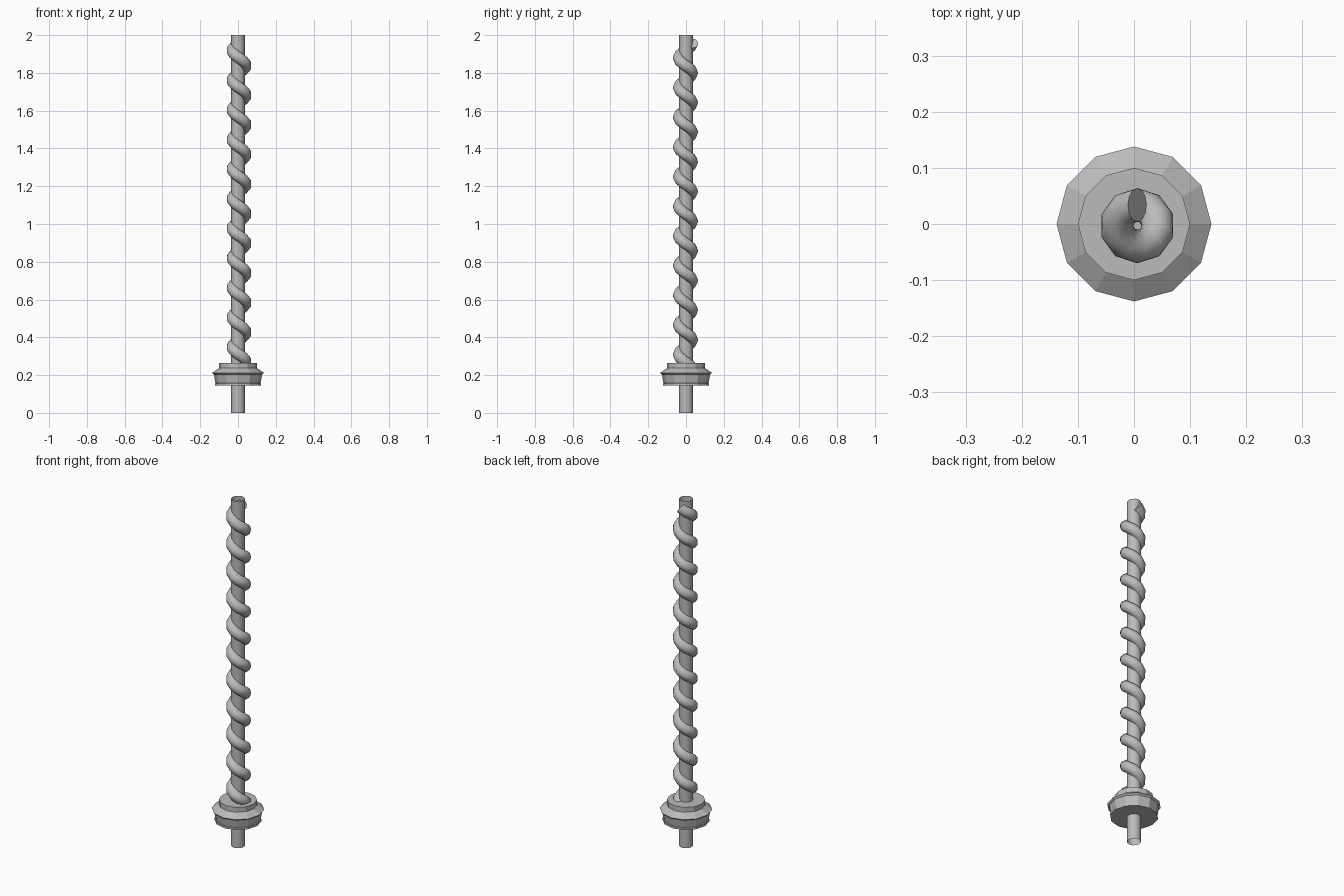
import bpy, bmesh
from math import pi, cos, sin, radians
from mathutils import Vector, Matrix

cube = bpy.data.objects.get("Cube")
if cube:
    bpy.data.objects.remove(cube)

metal = bpy.data.materials.new("grey metal")
metal.use_nodes = True
GREY = (0.5, 0.5, 0.5, 1)
metal.diffuse_color = GREY
metal.node_tree.nodes["Principled BSDF"].inputs["Base Color"].default_value = GREY


def loft(name, rings, cap, smooth_angle=None):
    """Join successive rings of points with quads and optional end caps."""
    bm = bmesh.new()
    loops = [[bm.verts.new(p) for p in ring] for ring in rings]
    for low, high in zip(loops, loops[1:]):
        n = len(low)
        for i in range(n):
            j = (i + 1) % n
            bm.faces.new((low[i], low[j], high[j], high[i]))
    if cap:
        bm.faces.new(loops[0][::-1])
        bm.faces.new(loops[-1])
    bmesh.ops.recalc_face_normals(bm, faces=bm.faces)
    mesh = bpy.data.meshes.new(name)
    bm.to_mesh(mesh)
    bm.free()
    mesh.materials.append(metal)
    obj = bpy.data.objects.new(name, mesh)
    bpy.context.collection.objects.link(obj)
    if smooth_angle:
        bpy.ops.object.select_all(action="DESELECT")
        obj.select_set(True)
        bpy.context.view_layer.objects.active = obj
        bpy.ops.object.shade_smooth_by_angle(angle=radians(smooth_angle))
    return obj


def circle(radius, z, sides):
    return [(radius * cos(2 * pi * i / sides), radius * sin(2 * pi * i / sides), z)
            for i in range(sides)]


# Hollow, open-ended rod
loft("rod", [circle(0.036, z, 12) for z in (0, 2)], cap=False, smooth_angle=40)

# Stepped collar near the bottom
profile = [(0.123, 0.145), (0.123, 0.155), (0.119, 0.157), (0.128, 0.203),
           (0.138, 0.212), (0.1, 0.237), (0.1, 0.265)]
loft("collar", [circle(r, z, 12) for r, z in profile], cap=True)

# Left-handed spiral: a round section swept square to its path
PITCH, TURNS, STEPS, SIDES = 0.157, 11, 10, 12
COIL, THICK, TOP = 0.037, 0.03, 1.957
axis = Vector((0.006, -0.003, 0))
rings = []
for k in range(TURNS * STEPS + 1):
    a = pi / 2 + 2 * pi * k / STEPS
    out = Vector((cos(a), sin(a), 0))
    along = Vector((-COIL * sin(a), COIL * cos(a), -PITCH / (2 * pi))).normalized()
    side = along.cross(out)
    centre = axis + out * COIL + Vector((0, 0, TOP - PITCH * k / STEPS))
    rings.append([centre + THICK * (out * cos(t) + side * sin(t))
                  for t in (2 * pi * i / SIDES for i in range(SIDES))])
loft("spiral", rings, cap=True, smooth_angle=60)
